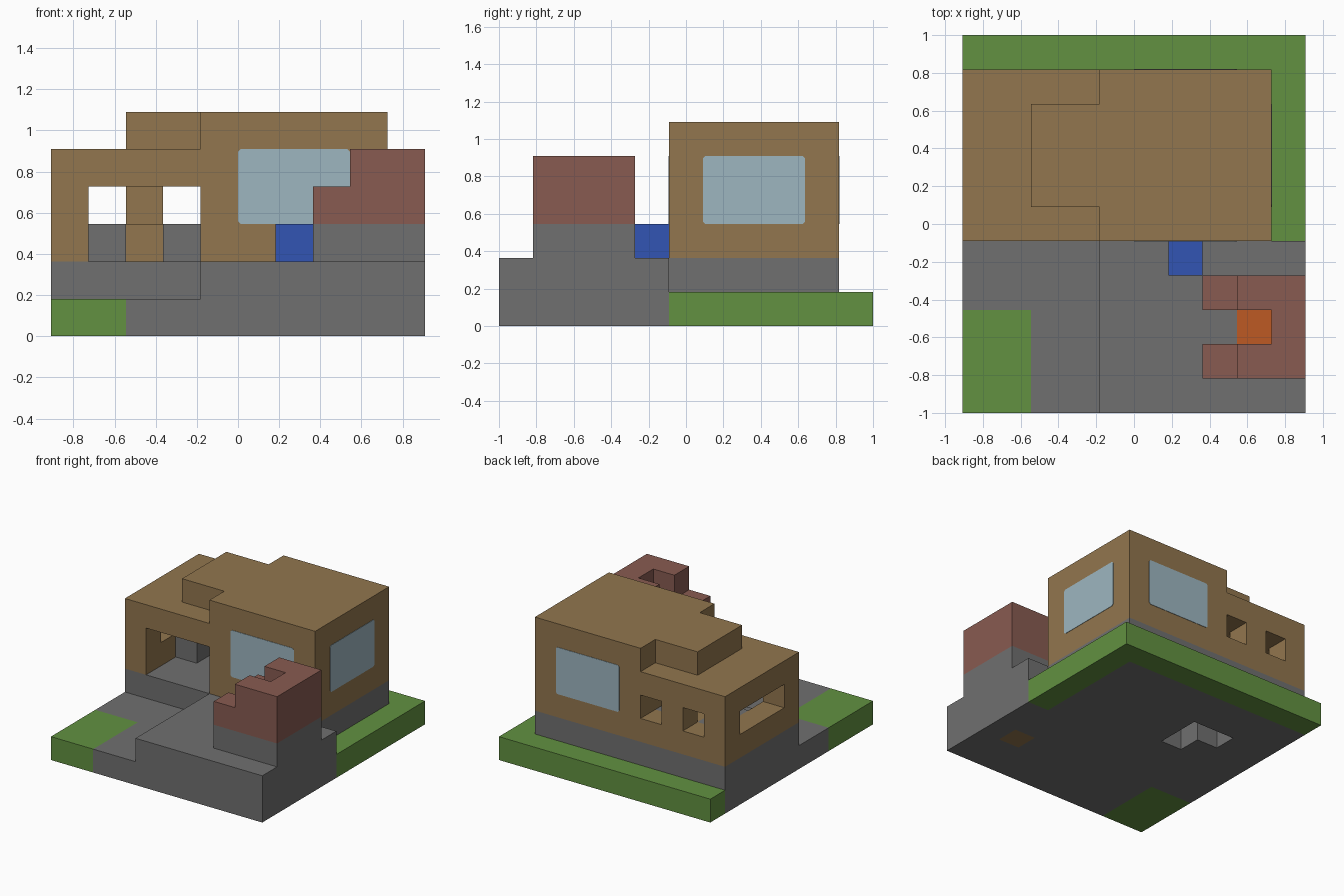
import bpy
import bmesh
from mathutils import Vector

default = bpy.data.objects.get("Cube")
if default:
    bpy.data.objects.remove(default, do_unlink=True)

U = 2 / 11                      # one building block
ORIGIN = Vector((-5 * U, -1, 0))


def material(name, rgb):
    linear = [((c / 255 + 0.055) / 1.055) ** 2.4 for c in rgb] + [1]
    mat = bpy.data.materials.new(name)
    mat.use_nodes = True
    mat.diffuse_color = linear
    mat.node_tree.nodes["Principled BSDF"].inputs["Base Color"].default_value = linear
    return mat


stone = material("grey stone", (112, 112, 112))
wood = material("brown wood", (146, 118, 78))
grass = material("green grass", (98, 145, 65))
brick = material("red brick", (136, 91, 81))
glass = material("pale glass", (158, 182, 192))
blue = material("blue", (50, 85, 180))
flame = material("orange flame", (190, 90, 35))


def finish(bm, name, mat):
    mesh = bpy.data.meshes.new(name)
    bm.to_mesh(mesh)
    bm.free()
    if mat:
        mesh.materials.append(mat)
    obj = bpy.data.objects.new(name, mesh)
    bpy.context.collection.objects.link(obj)
    return obj


def box(name, mat, x, y, z):
    """Box from (start, end) ranges counted in blocks."""
    bm = bmesh.new()
    bmesh.ops.create_cube(bm, size=1)
    for v in bm.verts:
        v.co = ORIGIN + U * Vector([r[0] if c < 0 else r[1] for c, r in zip(v.co, (x, y, z))])
    return finish(bm, name, mat)


def extrude_plan(name, mat, outline, z0, z1):
    """Vertical prism over an outline counted in blocks."""
    bm = bmesh.new()
    base = bm.faces.new([bm.verts.new(ORIGIN + U * Vector((x, y, z0))) for x, y in outline])
    top = bmesh.ops.extrude_face_region(bm, geom=[base])["geom"]
    bmesh.ops.translate(bm, vec=(0, 0, (z1 - z0) * U),
                        verts=[g for g in top if isinstance(g, bmesh.types.BMVert)])
    bmesh.ops.recalc_face_normals(bm, faces=bm.faces)
    return finish(bm, name, mat)


def cut(obj, *ranges):
    """Carve box-shaped openings, leaving no cutters behind."""
    for r in ranges:
        cutter = box("cutter", None, *r)
        cutter.hide_render = True
        mod = obj.modifiers.new("opening", "BOOLEAN")
        mod.operation, mod.solver, mod.object = "DIFFERENCE", "EXACT", cutter
        bpy.context.view_layer.update()
        graph = bpy.context.evaluated_depsgraph_get()
        mesh = bpy.data.meshes.new_from_object(obj.evaluated_get(graph))
        obj.modifiers.clear()
        obj.data = mesh
        bpy.data.objects.remove(cutter, do_unlink=True)


# Ground: stone paving with lawns at the front corner, the back and one side
box("front_lawn", grass, (0, 2), (0, 3), (0, 1))
extrude_plan("back_lawn", grass, [(9, 5), (10, 5), (10, 11), (0, 11), (0, 10), (9, 10)], 0, 1)
extrude_plan("low_patio", stone, [(2, 0), (4, 0), (4, 5), (0, 5), (0, 3), (2, 3)], 0, 1)
terrace = box("terrace", stone, (4, 10), (0, 5), (0, 2))
cut(terrace, ((8, 9), (2, 3), (-1, 3)))
foundation = box("foundation", stone, (0, 9), (5, 10), (0, 2))
cut(foundation, ((3, 4), (6, 8), (-1, 1)), ((2, 3.5), (7, 8), (-1, 1)))

# House with an open porch room, back windows and a side slot
house = extrude_plan("house_walls", wood, [(0, 5), (9, 5), (9, 10), (0, 10)], 2, 5)
cut(house,
    ((1, 4), (4, 9), (1.5, 4)),
    ((1, 2), (8.5, 11), (3, 4)),
    ((3, 4), (8.5, 11), (3, 4)),
    ((-1, 1.5), (6, 9), (3, 4)))
extrude_plan("raised_roof", wood,
             [(4, 5), (9, 5), (9, 10), (4, 10), (4, 9), (2, 9), (2, 6), (4, 6)], 5, 6)

# Porch furniture
for side, x in (("left", 3), ("right", 1)):
    box(side + "_bench", stone, (x, x + 1), (7, 9), (2, 3))
box("porch_table", wood, (2, 3), (8, 9), (2, 3))
box("blue_barrel", blue, (6, 7), (4, 5), (2, 3))

# Fireplace, open towards the patio
u_plan = [(7, 1), (10, 1), (10, 4), (7, 4), (7, 3), (9, 3), (9, 2), (7, 2)]
u_tall = [(8, 1), (10, 1), (10, 4), (8, 4), (8, 3), (9, 3), (9, 2), (8, 2)]
extrude_plan("fireplace_base", stone, u_plan, 2, 3)
extrude_plan("fireplace_shoulders", brick, u_plan, 3, 4)
extrude_plan("chimney", brick, u_tall, 4, 5)
box("fire_log", wood, (8, 9), (2, 3), (0, 1))
box("fire", flame, (8, 9), (2, 3), (1, 2))


def window(name, corner, along, outward):
    """Thin pane, three blocks wide and two high, with clipped corners."""
    bm = bmesh.new()
    corner, along, outward = Vector(corner), Vector(along), Vector(outward)
    c = 0.07
    shape = [(c, 0), (3 - c, 0), (3, c), (3, 2 - c), (3 - c, 2), (c, 2), (0, 2 - c), (0, c)]
    pane = bm.faces.new([bm.verts.new(ORIGIN + U * (corner + along * a + Vector((0, 0, h))))
                         for a, h in shape])
    top = bmesh.ops.extrude_face_region(bm, geom=[pane])["geom"]
    bmesh.ops.translate(bm, vec=outward * 0.003,
                        verts=[g for g in top if isinstance(g, bmesh.types.BMVert)])
    bmesh.ops.recalc_face_normals(bm, faces=bm.faces)
    finish(bm, name, glass)


# Large windows on three sides
window("front_window", (5, 5, 3), (1, 0, 0), (0, -1, 0))
window("back_window", (5, 10, 3), (1, 0, 0), (0, 1, 0))
window("side_window", (9, 6, 3), (0, 1, 0), (1, 0, 0))
